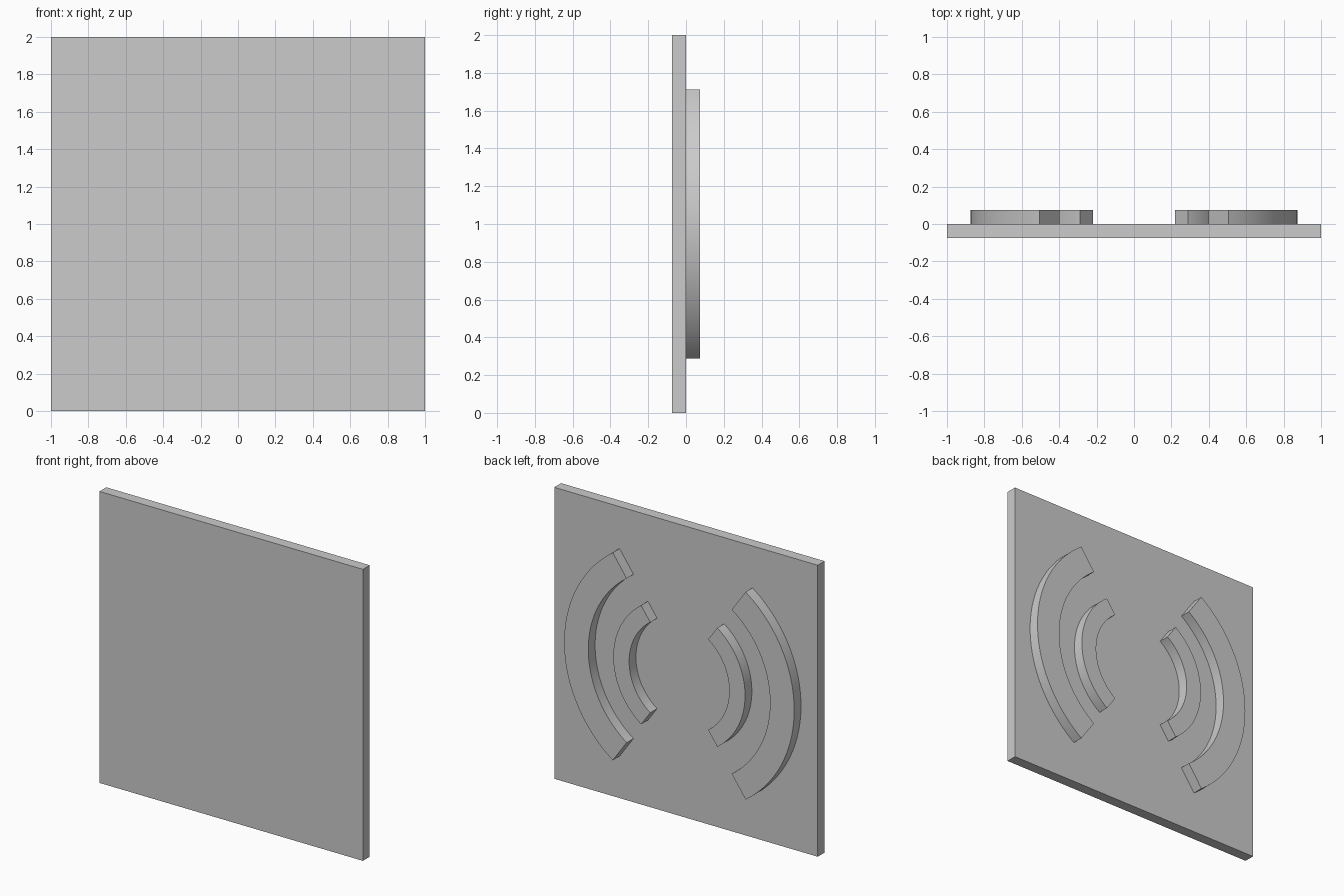
import bpy, bmesh, math

cube = bpy.data.objects.get("Cube")
if cube:
    bpy.data.objects.remove(cube, do_unlink=True)

THICK = 0.074          # depth of both the plate and the raised arcs
HALF_ANGLE = math.radians(54.7)
STEPS = 48

grey = bpy.data.materials.new("light_grey")
grey.use_nodes = True
colour = (0.6, 0.6, 0.6, 1)
grey.diffuse_color = colour
grey.node_tree.nodes["Principled BSDF"].inputs["Base Color"].default_value = colour


def extruded(name, outline, y0, y1):
    """Solid made by pushing an (x, z) outline from y0 to y1."""
    bm = bmesh.new()
    face = bm.faces.new([bm.verts.new((x, y0, z)) for x, z in outline])
    side = bmesh.ops.extrude_face_region(bm, geom=[face])
    moved = [v for v in side["geom"] if isinstance(v, bmesh.types.BMVert)]
    bmesh.ops.translate(bm, verts=moved, vec=(0, y1 - y0, 0))
    bmesh.ops.recalc_face_normals(bm, faces=bm.faces)
    mesh = bpy.data.meshes.new(name)
    bm.to_mesh(mesh)
    bm.free()
    mesh.materials.append(grey)
    obj = bpy.data.objects.new(name, mesh)
    bpy.context.collection.objects.link(obj)
    return obj


def arc(radius, side, flip):
    """Points along an arc centred on the plate; side is +1 left, -1 right."""
    pts = []
    for i in range(STEPS + 1):
        a = HALF_ANGLE * (2 * i / STEPS - 1) * flip
        pts.append((side * radius * math.cos(a), 1 + radius * math.sin(a)))
    return pts


# Square plate
extruded("plate", [(-1, 0), (1, 0), (1, 2), (-1, 2)], -THICK, 0)

# Raised arcs on the back, in mirrored pairs
for label, inner, outer in (("inner", 0.38, 0.5), ("outer", 0.69, 0.873)):
    for side_name, side in (("left", 1), ("right", -1)):
        outline = arc(outer, side, 1) + arc(inner, side, -1)
        obj = extruded(f"{label}_arc_{side_name}", outline, 0, THICK)
        bpy.ops.object.select_all(action='DESELECT')
        obj.select_set(True)
        bpy.context.view_layer.objects.active = obj
        bpy.ops.object.shade_smooth_by_angle(angle=math.radians(30))
